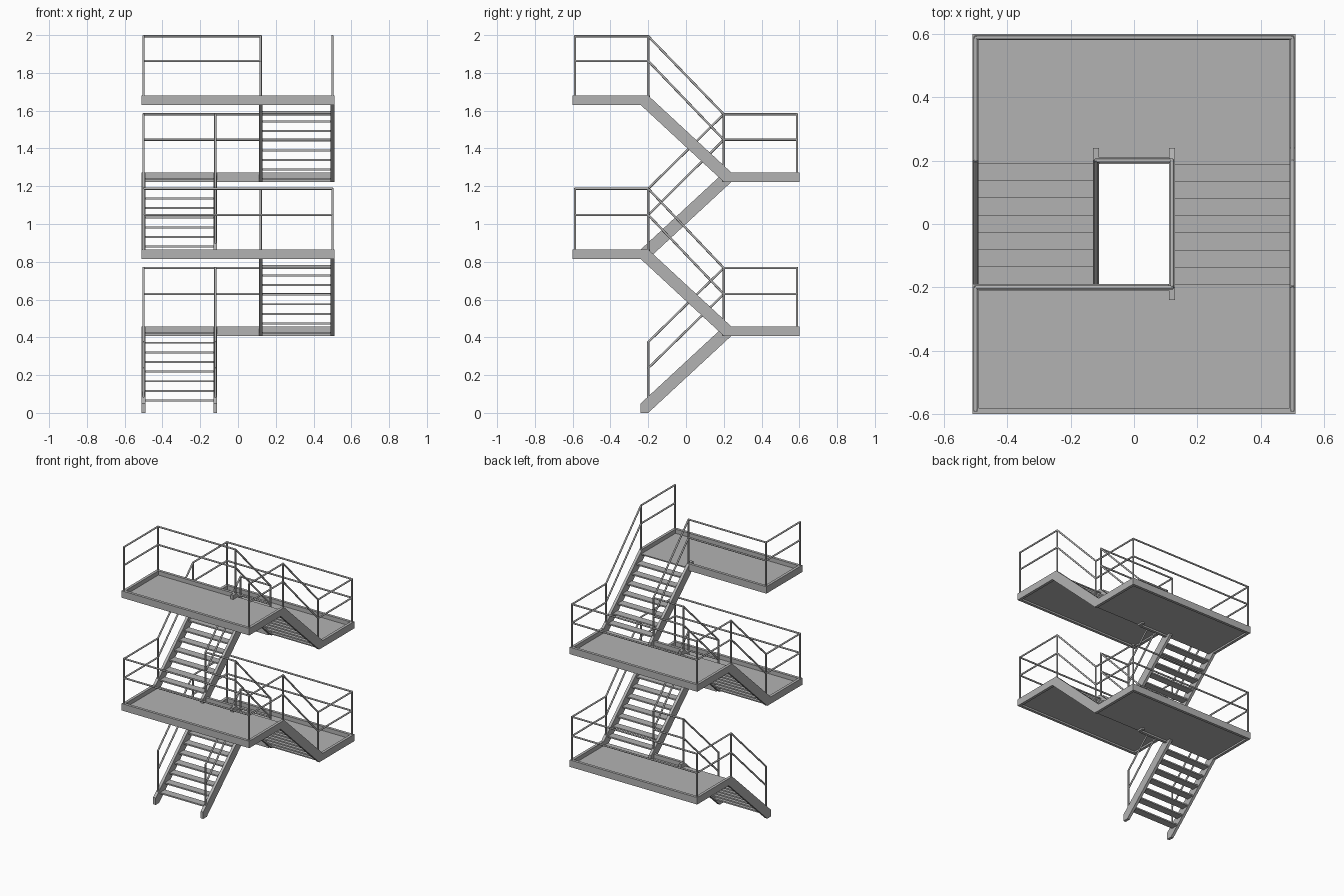
import bpy, bmesh, math
from mathutils import Vector

if "Cube" in bpy.data.objects:
    bpy.data.objects.remove(bpy.data.objects["Cube"])

mat = bpy.data.materials.new("steel grey")
mat.diffuse_color = (0.45, 0.45, 0.45, 1)
mat.use_nodes = True
mat.node_tree.nodes["Principled BSDF"].inputs["Base Color"].default_value = mat.diffuse_color


def finish(name, bm, smooth=False):
    bmesh.ops.recalc_face_normals(bm, faces=bm.faces)
    me = bpy.data.meshes.new(name)
    bm.to_mesh(me)
    bm.free()
    me.materials.append(mat)
    ob = bpy.data.objects.new(name, me)
    bpy.context.collection.objects.link(ob)
    if smooth:
        bpy.ops.object.select_all(action='DESELECT')
        ob.select_set(True)
        bpy.context.view_layer.objects.active = ob
        bpy.ops.object.shade_smooth_by_angle(angle=math.radians(50))


def slab(bm, profile, x0, x1):
    """Extrude a (y, z) outline along x."""
    face = bm.faces.new([bm.verts.new((x0, y, z)) for y, z in profile])
    out = bmesh.ops.extrude_face_region(bm, geom=[face])
    verts = [v for v in out["geom"] if isinstance(v, bmesh.types.BMVert)]
    bmesh.ops.translate(bm, verts=verts, vec=(x1 - x0, 0, 0))


def box(bm, x0, x1, y0, y1, z0, z1):
    slab(bm, [(y0, z0), (y1, z0), (y1, z1), (y0, z1)], x0, x1)


def bar(bm, a, b, r=0.006):
    """Round bar from a to b."""
    a, b = Vector(a), Vector(b)
    d = b - a
    m = d.to_track_quat('Z', 'Y').to_matrix().to_4x4()
    m.translation = (a + b) / 2
    bmesh.ops.create_cone(bm, cap_ends=True, segments=12, radius1=r, radius2=r,
                          depth=d.length + r, matrix=m)


RISE = 0.4075
TOP = [0.05 + RISE * (i + 1) for i in range(4)]      # top of each landing frame
RAIL = [0.767, 1.187, 1.581, 1.994]                  # top rail heights
MID = [0.629, 1.048, 1.446, 1.863]                   # middle rail heights

for i, T in enumerate(TOP):
    s = 1 if i % 2 == 0 else -1      # landing at the back (+) or front (-)
    side = -s                        # flight on the left or the right
    last = i == 3
    n = str(i + 1)
    B, T0 = T - 0.05, T - RISE

    # sloping stringers
    bm = bmesh.new()
    prof = [(-s * .24, T0), (s * .20, T), (s * .24, T), (s * .24, B),
            (-s * .20, T0 - .05), (-s * .24, T0 - .05)]
    for x in (.12, .5):
        slab(bm, prof, side * x - .01, side * x + .01)
    finish("stringers_" + n, bm)

    # open treads
    bm = bmesh.new()
    xa, xb = sorted((side * .13, side * .49))
    for k in range(7):
        y = s * (-.19 + .0543 * k)
        z = T - .03 - .051 * (7 - k)
        box(bm, xa, xb, y, y + s * .055, z - .01, z)
    finish("treads_" + n, bm)

    # landing frame
    bm = bmesh.new()
    for sx in (-1, 1):
        start = .19 if last and sx == -1 else .24
        box(bm, sx * .5 - .01, sx * .5 + .01, s * start, s * .58, B, T)
    box(bm, -.51, .51, s * .58, s * .6, B, T)
    box(bm, -.49 if last else -.11, .11, s * .19, s * .21, B, T)
    finish("landing_frame_" + n, bm)

    # landing plate, recessed in the frame
    bm = bmesh.new()
    box(bm, -.49, .49, s * .19, s * .58, T - .038, T - .03)
    finish("landing_plate_" + n, bm)

    # landing railing
    bm = bmesh.new()
    for z in (RAIL[i], MID[i]):
        for sx in (-.5, .5):
            bar(bm, (sx, s * .2, z), (sx, s * .588, z))
        if not last:
            bar(bm, (-.5, s * .588, z), (.5, s * .588, z))
        bar(bm, (-.5 if last else -.12, s * .2, z), (.12, s * .2, z))
    for x in (-.5, .5):
        bar(bm, (x, s * .588, T - .01), (x, s * .588, RAIL[i]))
    for x in (-.5, .12, .5) if last else (-.5, -.12, .12, .5):
        bar(bm, (x, s * .2, T - .02), (x, s * .2, RAIL[i]))
    finish("landing_railing_" + n, bm, True)

    # flight handrails on both sides
    bm = bmesh.new()
    low = (RAIL[i - 1], MID[i - 1]) if i else (.375, .237)
    for x in (.12, .5):
        for z0, z1 in zip(low, (RAIL[i], MID[i])):
            bar(bm, (side * x, -s * .2, z0), (side * x, s * .2, z1))
        if i == 0:
            bar(bm, (side * x, -s * .2, .06), (side * x, -s * .2, low[0]))
    finish("flight_handrails_" + n, bm, True)
